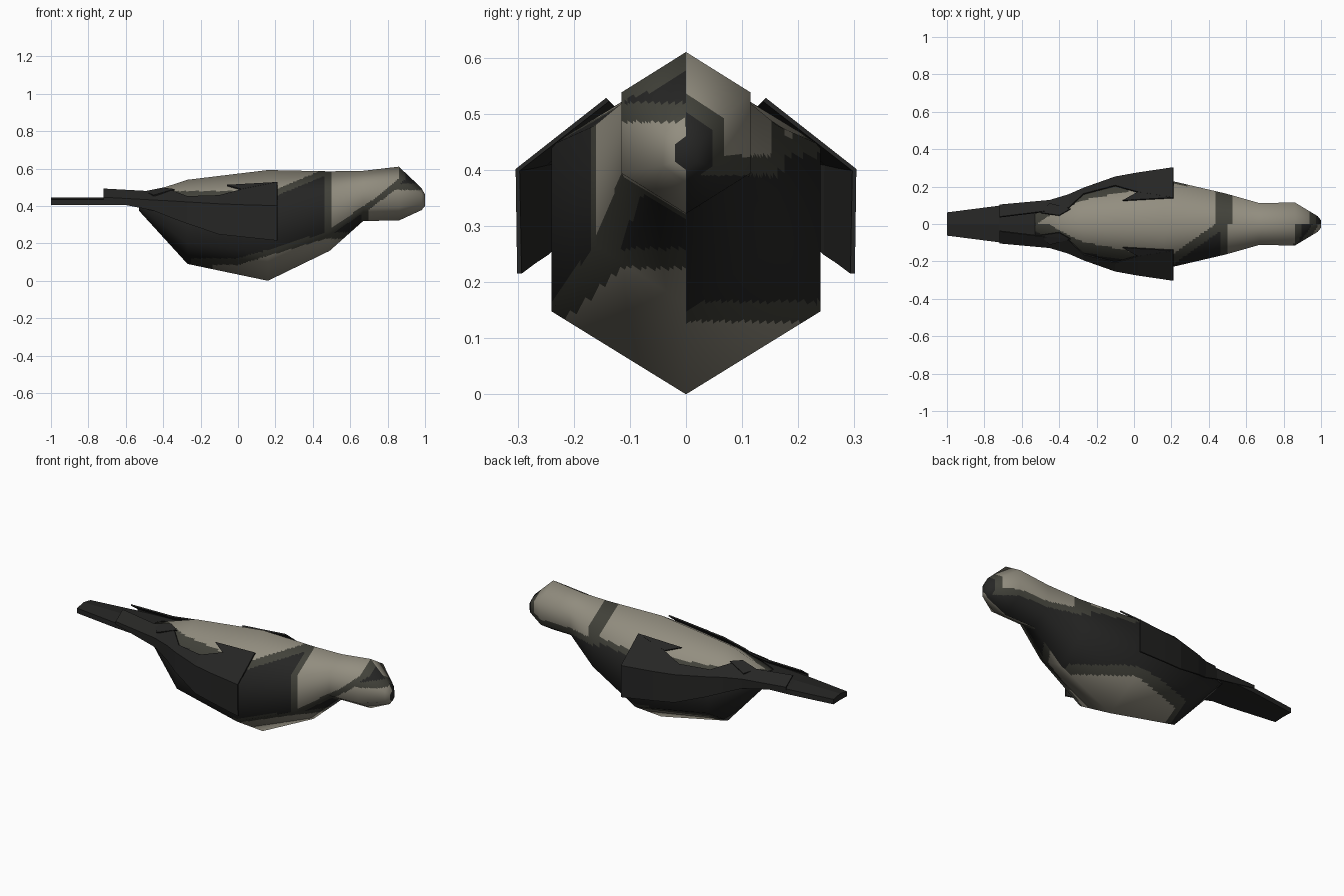
import bpy, bmesh
from mathutils import Vector

cube = bpy.data.objects.get("Cube")
if cube:
    bpy.data.objects.remove(cube)


def material(name, rgb):
    m = bpy.data.materials.new(name)
    m.use_nodes = True
    m.diffuse_color = (*rgb, 1)
    bsdf = m.node_tree.nodes["Principled BSDF"]
    bsdf.inputs["Base Color"].default_value = (*rgb, 1)
    bsdf.inputs["Roughness"].default_value = 0.9
    return m


DARK = material("charcoal", (0.019, 0.019, 0.018))
MID = material("olive grey", (0.055, 0.055, 0.043))
LIGHT = material("warm grey", (0.29, 0.27, 0.215))


def add_object(name, verts, faces, mats):
    me = bpy.data.meshes.new(name)
    me.from_pydata([tuple(v) for v in verts], [], faces)
    bm = bmesh.new()
    bm.from_mesh(me)
    bmesh.ops.recalc_face_normals(bm, faces=bm.faces)
    bm.to_mesh(me)
    bm.free()
    for m in mats:
        me.materials.append(m)
    ob = bpy.data.objects.new(name, me)
    bpy.context.collection.objects.link(ob)
    return ob


def hexagon(x, top, bottom, w):
    c, r = (top + bottom) / 2, (top - bottom) / 2
    section = [(0, r), (w, r / 2), (w, -r / 2), (0, -r), (-w, -r / 2), (-w, r / 2)]
    return [Vector((x, y, c + z)) for y, z in section]


def loft_faces(rings, n):
    quads = [(i * n + j, i * n + (j + 1) % n, (i + 1) * n + (j + 1) % n, (i + 1) * n + j)
             for i in range(rings - 1) for j in range(n)]
    return quads + [tuple(range(n)), tuple(range((rings - 1) * n, rings * n))]


def ramp(x, x0, v0, x1, v1):
    t = min(1, max(0, (x - x0) / (x1 - x0)))
    return v0 + (v1 - v0) * t


# Plumage: each patch is a depth inside its border; shallow depth gives the rim
RIM = 0.035


def plumage(p):
    x, y, z = p
    if y < 0:
        back = min(z - ramp(x, 0.18, 0.445, 0.46, 0.56), 0.53 - x)
        cap = min(x - 0.46, z - 0.25 - (x - 0.5) * 0.67, 0.86 - x + RIM,
                  z - 0.36 - (x - 0.68) * 0.85)
        chin = min(x - 0.66, ramp(x, 0.68, 0.40, 0.84, 0.52) - z)
        belly = min(ramp(x, 0, 0.12, 0.47, 0.26) - z, (x + 0.25) * 0.3)
        depth = max(back, cap, chin, belly)
        if 0.67 < x < 0.87 and depth < RIM and z > 0.36:
            return 1 if z > 0.4 else int(depth > 0)
    else:
        back = min(z - 0.425, 0.52 - x)
        cap = min(x - 0.49, z - 0.39, 0.97 - x)
        belly = min(0.165 - z, x + 0.24, 0.46 - x)
        depth = max(back, cap, belly)
        if 0.44 < x < 0.53 and z > 0.4:
            return 1
    return 0 if depth < 0 else 1 if depth < RIM else 2


# Body and head: six-sided loft with soft shading, finely divided for the plumage
rings = [hexagon(*r) for r in (
    (-0.53, 0.455, 0.375, 0.07), (-0.27, 0.54, 0.09, 0.18), (0.16, 0.592, 0, 0.24),
    (0.49, 0.585, 0.16, 0.163), (0.67, 0.588, 0.32, 0.112), (0.86, 0.61, 0.322, 0.115),
    (0.982, 0.495, 0.378, 0.042), (1.0, 0.46, 0.4, 0.02))]
cage = bmesh.new()
corners = [cage.verts.new(v) for ring in rings for v in ring]
for f in loft_faces(len(rings), 6):
    cage.faces.new([corners[i] for i in f])
bmesh.ops.recalc_face_normals(cage, faces=cage.faces)
cage.normal_update()
normals = [v.normal.copy() for v in corners]
cage.free()

SIDE = 20
verts, norms = [], []
for i in range(len(rings) - 1):
    steps = max(2, round((rings[i + 1][0].x - rings[i][0].x) / 0.009))
    for s in range(steps + (i == len(rings) - 2)):
        t = s / steps
        for j in range(6):
            k = (j + 1) % 6
            for q in range(SIDE):
                u = q / SIDE
                a = rings[i][j].lerp(rings[i][k], u)
                b = rings[i + 1][j].lerp(rings[i + 1][k], u)
                verts.append(a.lerp(b, t))
                na = normals[i * 6 + j].lerp(normals[i * 6 + k], u)
                nb = normals[i * 6 + 6 + j].lerp(normals[i * 6 + 6 + k], u)
                norms.append(na.lerp(nb, t).normalized())
around = 6 * SIDE
body = add_object("body", verts, loft_faces(len(verts) // around, around), [DARK, MID, LIGHT])
for f in body.data.polygons:
    f.use_smooth = True
    f.material_index = plumage(f.center)
body.data.normals_split_custom_set_from_vertices([tuple(n) for n in norms])


def plate(name, verts, faces, thickness=0.008):
    ob = add_object(name, verts, faces, [DARK])
    solid = ob.modifiers.new("thickness", 'SOLIDIFY')
    solid.thickness = thickness
    solid.offset = 0
    mirror = ob.modifiers.new("other side", 'MIRROR')
    mirror.use_axis = (False, True, False)
    return ob


# Folded wings: upper edge, shoulder and lower edge at each station
wing = [
    (0.21, (0.14, 0.525), (0.30, 0.40), (0.297, 0.215)),
    (0.02, (0.17, 0.487), (0.272, 0.405), (0.27, 0.235)),
    (-0.10, (0.205, 0.455), (0.25, 0.41), (0.25, 0.248)),
    (-0.27, (0.16, 0.45), (0.19, 0.42), (0.19, 0.305)),
    (-0.35, (0.085, 0.48), (0.155, 0.425), (0.15, 0.335)),
    (-0.45, (0.07, 0.475), (0.125, 0.43), (0.12, 0.375)),
    (-0.72, (0.037, 0.49), (0.10, 0.445), (0.10, 0.43)),
]
wing_verts = [(x, y, z) for x, *section in wing for y, z in section]
wing_faces = [(i * 3 + j, i * 3 + j + 1, i * 3 + j + 4, i * 3 + j + 3)
              for i in range(len(wing) - 1) for j in range(2)]
plate("wings", wing_verts, wing_faces)

# Pointed feathers along the upper wing edge
plate("shoulder_feathers", [(0.21, 0.14, 0.525), (-0.06, 0.125, 0.51), (0.02, 0.17, 0.487)],
      [(0, 1, 2)])
plate("rump_feathers", [(-0.34, 0.08, 0.487), (-0.45, 0.11, 0.455), (-0.5, 0.06, 0.475),
                        (-0.40, 0.045, 0.495)], [(0, 1, 2), (0, 2, 3)])

# Flat tail with a shallow ridge
tail_verts = [(x, y, z) for x, w in ((-1, 0.062), (-0.72, 0.098), (-0.42, 0.12))
              for y, z in ((0, 0.445), (w, 0.434), (w, 0.405), (0, 0.408), (-w, 0.405), (-w, 0.434))]
add_object("tail", tail_verts, loft_faces(3, 6), [DARK])
